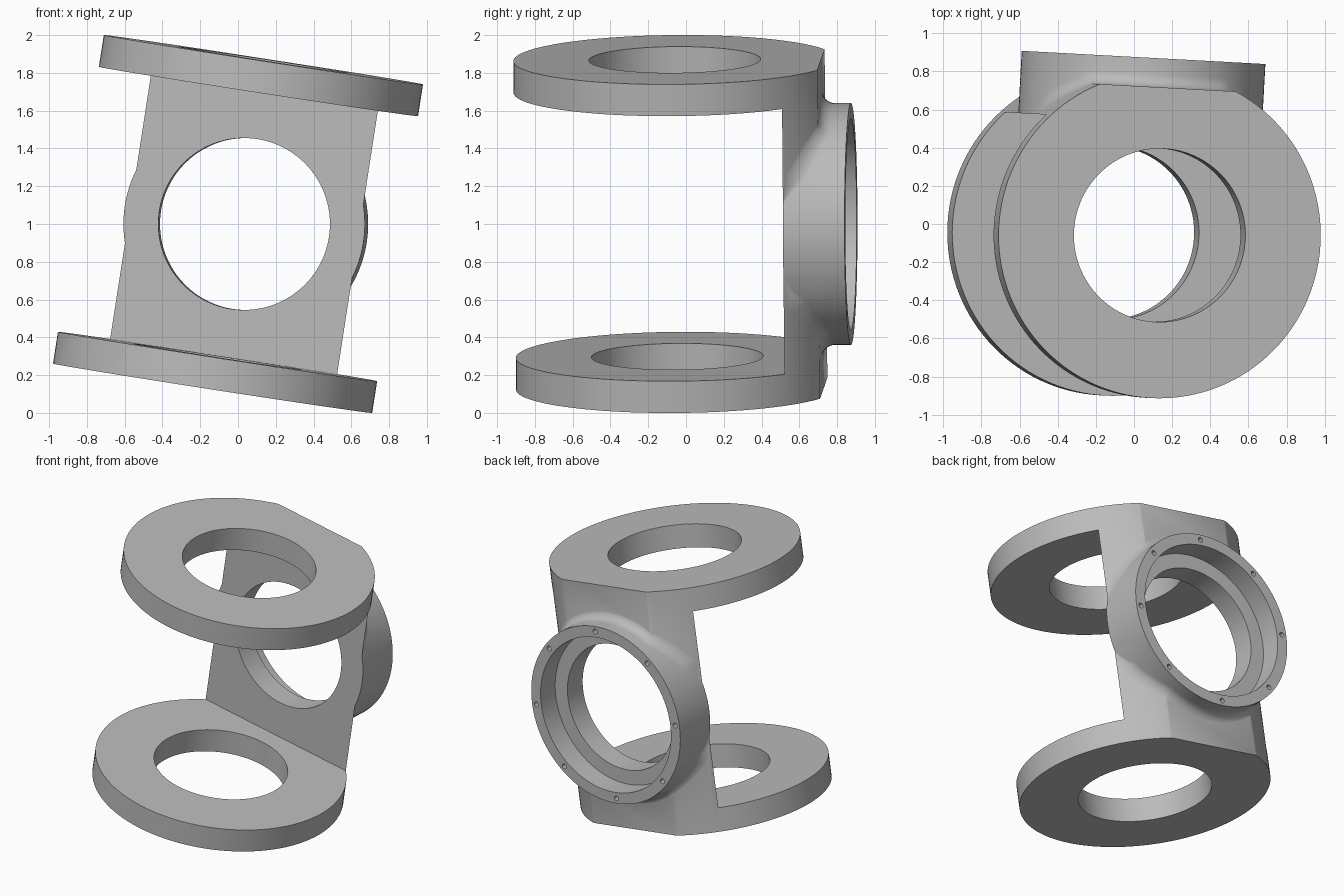
import bpy, bmesh, math
from mathutils import Matrix, Vector

cube = bpy.data.objects.get("Cube")
if cube:
    bpy.data.objects.remove(cube, do_unlink=True)

DISC_R, HALF_H, THICK = 0.855, 0.88, 0.17      # end flanges
FLAT_Y, WALL_Y = 0.775, 0.60                   # back flat and inner wall face
BOSS_R, BOSS_Y, BORE_R = 0.64, 0.927, 0.455    # round boss on the back
FILLET, SEG = 0.07, 128

grey = bpy.data.materials.new("plain grey")
grey.use_nodes = True
colour = (0.5, 0.5, 0.5, 1)
grey.diffuse_color = colour
grey.node_tree.nodes["Principled BSDF"].inputs["Base Color"].default_value = colour


def to_object(name, bm):
    bmesh.ops.recalc_face_normals(bm, faces=bm.faces)
    mesh = bpy.data.meshes.new(name)
    bm.to_mesh(mesh)
    bm.free()
    mesh.materials.append(grey)
    obj = bpy.data.objects.new(name, mesh)
    bpy.context.collection.objects.link(obj)
    return obj


def box(name, lo, hi):
    bm = bmesh.new()
    lo, hi = Vector(lo), Vector(hi)
    bmesh.ops.create_cube(bm, size=1, matrix=Matrix.Translation((lo + hi) / 2)
                          @ Matrix.Diagonal((*(hi - lo), 1)))
    return to_object(name, bm)


def add_cylinder(bm, r, start, end, seg=SEG):
    start, end = Vector(start), Vector(end)
    axis = end - start
    turn = axis.to_track_quat('Z', 'Y').to_matrix().to_4x4()
    bmesh.ops.create_cone(bm, cap_ends=True, segments=seg, radius1=r, radius2=r,
                          depth=axis.length,
                          matrix=Matrix.Translation((start + end) / 2) @ turn)


def cylinder(name, r, start, end):
    bm = bmesh.new()
    add_cylinder(bm, r, start, end)
    return to_object(name, bm)


def combine(target, tool, operation='DIFFERENCE'):
    mod = target.modifiers.new(tool.name, 'BOOLEAN')
    mod.operation, mod.solver, mod.object = operation, 'EXACT', tool
    bpy.context.view_layer.objects.active = target
    bpy.ops.object.modifier_apply(modifier=mod.name)
    bpy.data.objects.remove(tool, do_unlink=True)


def back_surface(x):
    return min(FLAT_Y, math.sqrt(max(DISC_R ** 2 - x * x, 0.3)))


def filleted_boss():
    """Round boss whose foot flares to follow the curved back wall."""
    edge_x = math.sqrt(DISC_R ** 2 - WALL_Y ** 2)
    bm = bmesh.new()
    columns = []
    for i in range(SEG):
        c = math.cos(2 * math.pi * i / SEG)
        s = math.sin(2 * math.pi * i / SEG)
        h = max(0.004, min(FILLET, edge_x / max(abs(c), 0.01) - BOSS_R))
        points = [(BOSS_R + h, 0.5)]
        for k in range(9):
            a = k / 8 * math.pi / 2
            r = BOSS_R + h * (1 - math.sin(a))
            points.append((r, back_surface(r * c) - 0.003 + h * (1 - math.cos(a))))
        points.append((BOSS_R, BOSS_Y))
        columns.append([bm.verts.new((r * c, y, r * s)) for r, y in points])
    for a, b in zip(columns, columns[1:] + columns[:1]):
        for k in range(len(a) - 1):
            bm.faces.new((a[k], a[k + 1], b[k + 1], b[k]))
    for end in (0, -1):
        bm.faces.new([col[end] for col in columns])
    return to_object("boss", bm)


# Solid drum with a flat back, joined with the boss
body = cylinder("bracket_body", DISC_R, (0, 0, -HALF_H), (0, 0, HALF_H))
combine(body, box("flat_cutter", (-1, FLAT_Y, -1), (1, 2, 1)))
combine(body, filleted_boss(), 'UNION')

# Open the middle, leaving two flanges and the back wall
inner = HALF_H - THICK
combine(body, box("gap_cutter", (-1, -1, -inner), (1, WALL_Y, inner)))

# Flange holes, boss bore and stepped recess
combine(body, cylinder("flange_bore", BORE_R, (0, 0, -1), (0, 0, 1)))
combine(body, cylinder("boss_bore", BORE_R, (0, 0.5, 0), (0, 1.1, 0)))
combine(body, cylinder("boss_recess", 0.56, (0, BOSS_Y - 0.16, 0), (0, 1.1, 0)))

# Ring of screw holes in the boss rim
bm = bmesh.new()
for i in range(8):
    a = i * math.pi / 4
    x, z = 0.602 * math.sin(a), 0.602 * math.cos(a)
    add_cylinder(bm, 0.018, (x, BOSS_Y - 0.06, z), (x, 1.1, z), 16)
combine(body, to_object("screw_holes", bm))

# Lean and turn the whole part into place
body.data.transform(Matrix.Translation((0, -0.052, 1.0))
                    @ Matrix.Rotation(math.radians(-3.1), 4, 'Z')
                    @ Matrix.Rotation(math.radians(8.8), 4, 'Y'))
bpy.ops.object.select_all(action='DESELECT')
body.select_set(True)
bpy.context.view_layer.objects.active = body
bpy.ops.object.shade_smooth_by_angle(angle=math.radians(30))
